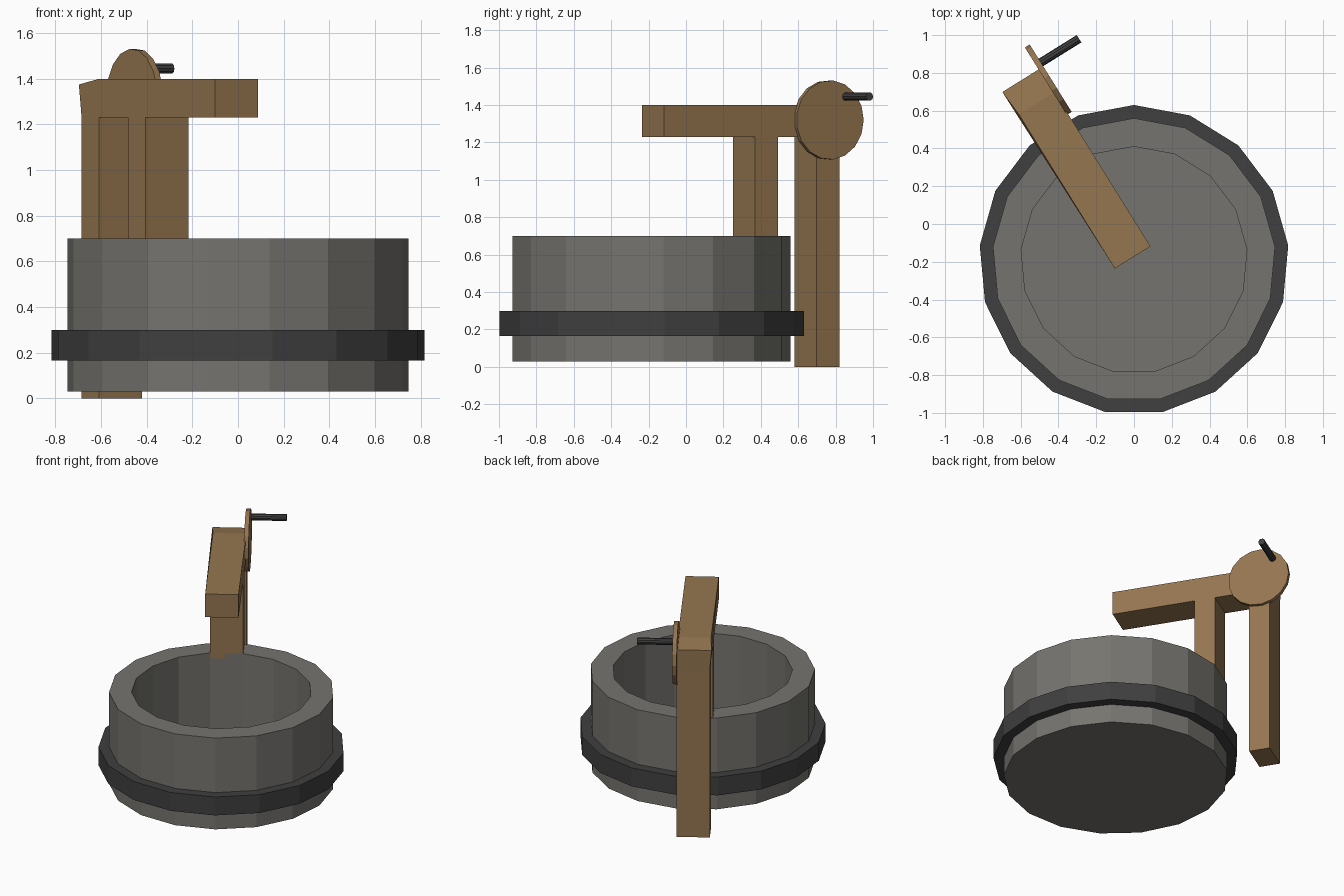
import bpy, bmesh
from math import sin, cos, pi, radians
from mathutils import Matrix

if "Cube" in bpy.data.objects:
    bpy.data.objects.remove(bpy.data.objects["Cube"])

SIDES = 17


def material(name, rgb):
    m = bpy.data.materials.new(name)
    m.diffuse_color = (*rgb, 1)
    m.use_nodes = True
    m.node_tree.nodes["Principled BSDF"].inputs["Base Color"].default_value = m.diffuse_color
    return m


wood = material("wood", (0.30, 0.18, 0.08))
stone = material("stone", (0.18, 0.175, 0.16))
iron = material("iron", (0.05, 0.05, 0.05))


def finish(name, bm, mat, matrix=Matrix()):
    bmesh.ops.recalc_face_normals(bm, faces=bm.faces)
    mesh = bpy.data.meshes.new(name)
    bm.to_mesh(mesh)
    bm.free()
    mesh.materials.append(mat)
    ob = bpy.data.objects.new(name, mesh)
    ob.matrix_world = matrix
    bpy.context.collection.objects.link(ob)
    return ob


def lathe(name, profile, mat, matrix, sides=SIDES, closed=False):
    """Turn (radius, z) points round z; open profiles get end caps."""
    bm = bmesh.new()
    rings = [[bm.verts.new((r * sin(2 * pi * i / sides), r * cos(2 * pi * i / sides), z))
              for i in range(sides)] for r, z in profile]
    pairs = list(zip(rings, rings[1:]))
    if closed:
        pairs.append((rings[-1], rings[0]))
    else:
        bm.faces.new(rings[0])
        bm.faces.new(rings[-1])
    for a, b in pairs:
        for i in range(sides):
            j = (i + 1) % sides
            bm.faces.new((a[i], a[j], b[j], b[i]))
    return finish(name, bm, mat, matrix)


# stone basin and its iron band
centre = Matrix.Translation((0, -0.19, 0))
lathe("basin", [(0.75, 0.03), (0.75, 0.70), (0.60, 0.70), (0.60, 0.06)], stone, centre)
lathe("band", [(0.74, 0.165), (0.82, 0.165), (0.82, 0.30), (0.74, 0.30)], iron, centre, closed=True)

# hoist frame: local y runs along the beam, local x across it
frame = Matrix.Translation((-0.553, 0.70, 0)) @ Matrix.Rotation(radians(31.9), 4, 'Z')
outline = [(-1.033, 1.23), (-0.458, 1.23), (-0.458, 0.66), (-0.314, 0.66), (-0.314, 1.23),
           (-0.072, 1.23), (-0.072, 0), (0.072, 0), (0.072, 1.23), (0.075, 1.375),
           (-0.072, 1.40), (-1.033, 1.40)]
bm = bmesh.new()
left, right = ([bm.verts.new((x, y, z)) for y, z in outline] for x in (-0.111, 0.111))
left[9].co.x -= 0.012  # slight flare at the back end
bm.faces.new(left)
bm.faces.new(right)
for i in range(len(outline)):
    j = (i + 1) % len(outline)
    bm.faces.new((left[i], left[j], right[j], right[i]))
finish("hoist_frame", bm, wood, frame)

# crank wheel and handle, turned to face across the beam
across = Matrix.Rotation(pi / 2, 4, 'Y')
lathe("crank_wheel", [(0.212, -0.015), (0.212, 0.015)], wood,
      frame @ Matrix.Translation((0.118, 0, 1.32)) @ across)
lathe("crank_handle", [(0.023, 0), (0.023, 0.253)], iron,
      frame @ Matrix.Translation((0.118, 0.10, 1.445)) @ across, sides=10)
